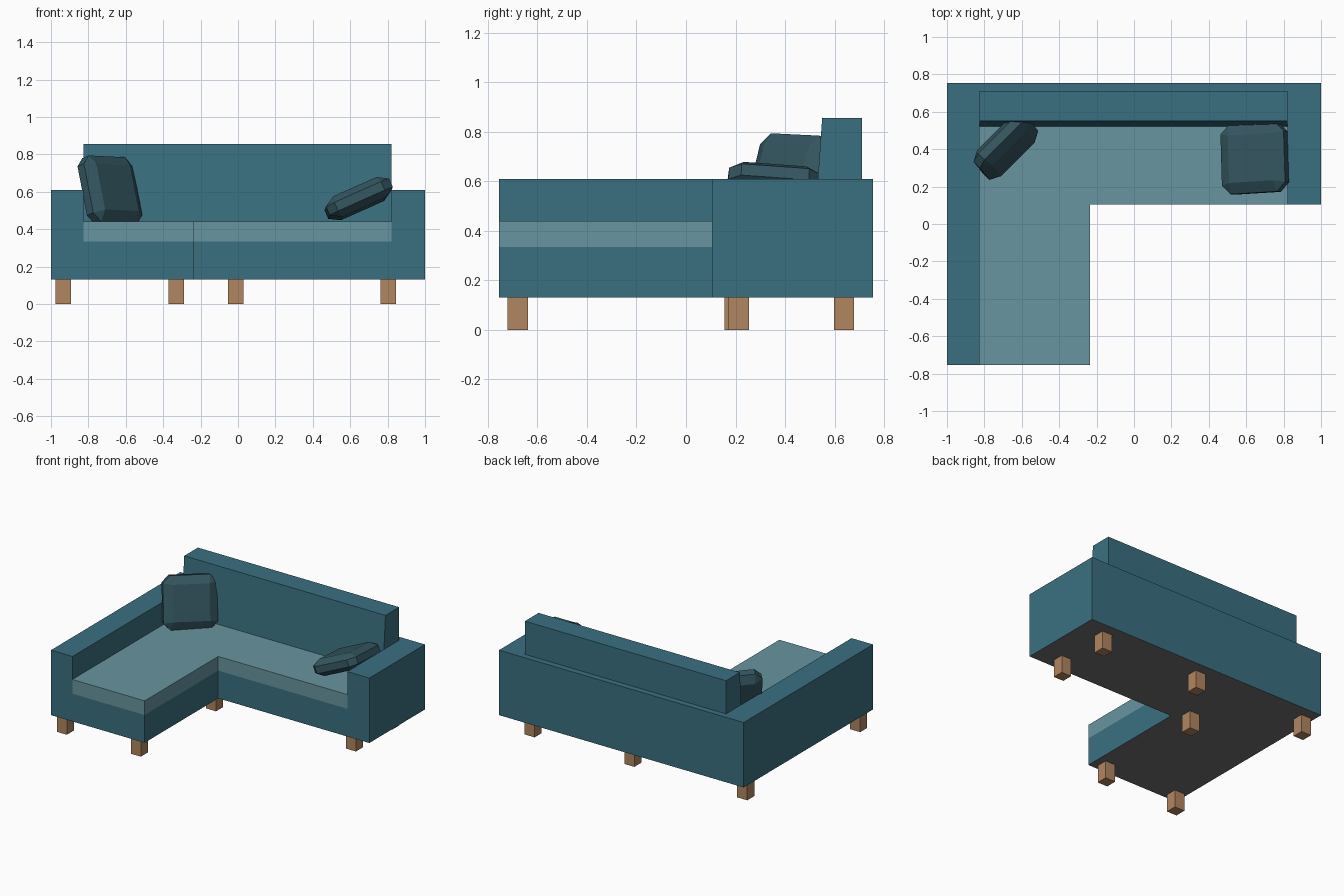
import bpy, bmesh
from math import radians
from mathutils import Matrix

if "Cube" in bpy.data.objects:
    bpy.data.objects.remove(bpy.data.objects["Cube"])


def mat(name, r, g, b):
    m = bpy.data.materials.new(name)
    m.diffuse_color = (r, g, b, 1)
    m.use_nodes = True
    m.node_tree.nodes["Principled BSDF"].inputs["Base Color"].default_value = m.diffuse_color
    return m


teal = mat("teal_fabric", .042, .162, .216)
pale = mat("pale_fabric", .138, .30, .352)
dark = mat("dark_fabric", .034, .091, .117)
wood = mat("wood", .434, .238, .117)
grey = mat("underside_grey", .165, .165, .165)


def finish(name, bm, *mats):
    bmesh.ops.recalc_face_normals(bm, faces=bm.faces)
    if len(mats) > 1:  # second material goes on the underside
        for f in bm.faces:
            f.normal_update()
            f.material_index = int(f.normal.z < -.9)
    me = bpy.data.meshes.new(name)
    bm.to_mesh(me)
    bm.free()
    for m in mats:
        me.materials.append(m)
    ob = bpy.data.objects.new(name, me)
    bpy.context.collection.objects.link(ob)
    return ob


def prism(name, points, vec, *mats):
    """Extrude a flat outline of 3D points along vec."""
    bm = bmesh.new()
    face = bm.faces.new([bm.verts.new(p) for p in points])
    ext = bmesh.ops.extrude_face_region(bm, geom=[face], use_keep_orig=True)
    vs = [v for v in ext["geom"] if isinstance(v, bmesh.types.BMVert)]
    bmesh.ops.translate(bm, verts=vs, vec=vec)
    return finish(name, bm, *mats)


def plan(name, outline, z0, z1, *mats):
    return prism(name, [(x, y, z0) for x, y in outline], (0, 0, z1 - z0), *mats)


X0, XA, XC, XB = -1, -.825, -.235, .82   # arm, chaise and right arm edges
Y0, YF, YB, Y1 = -.755, .105, .71, .755  # chaise front, seat front, back edges

# L-shaped base
plan("base_frame", [(X0, Y0), (XC, Y0), (XC, YF), (1, YF), (1, Y1), (X0, Y1)],
     .13, .335, teal, grey)

# Arms and rear rail in one U-shaped piece
plan("arms_and_rear_rail",
     [(X0, Y0), (XA, Y0), (XA, YB), (XB, YB), (XB, YF), (1, YF), (1, Y1), (X0, Y1)],
     .335, .61, teal)

# L-shaped seat cushion
plan("seat_cushion",
     [(XA, Y0), (XC, Y0), (XC, YF), (XB, YF), (XB, .53), (XA, .53)],
     .335, .44, pale)

# Backrest with a slightly raked front
prism("backrest", [(XA, .513, .335), (XA, .55, .855), (XA, YB, .855), (XA, YB, .335)],
      (XB - XA, 0, 0), teal)

# Legs
legs = [(-.935, -.68), (-.33, -.68), (-.33, .197), (.803, .213),
        (-.935, .638), (-.012, .638), (.803, .638)]
for i, (x, y) in enumerate(legs):
    h = .041
    plan(f"leg_{i + 1}", [(x - h, y - h), (x + h, y - h), (x + h, y + h), (x - h, y + h)],
         0, .13, wood)


# Chamfered throw pillows
def pillow(name, loc, rot):
    bm = bmesh.new()
    for sx in (-1, 1):
        for sy in (-1, 1):
            for sz in (-1, 1):
                for x, y, z in ((.185, .137, .025), (.137, .185, .025), (.127, .127, .06)):
                    bm.verts.new((sx * x, sy * y, sz * z))
    bmesh.ops.convex_hull(bm, input=bm.verts)
    bmesh.ops.dissolve_limit(bm, angle_limit=radians(1), verts=bm.verts, edges=bm.edges)
    ob = finish(name, bm, dark)
    ob.location = loc
    ob.rotation_euler = [radians(a) for a in rot]


pillow("left_pillow", (-.685, .415, .605), (73, 2, 45))
pillow("right_pillow", (.645, .35, .563), (-4.5, -24, 3.5))
